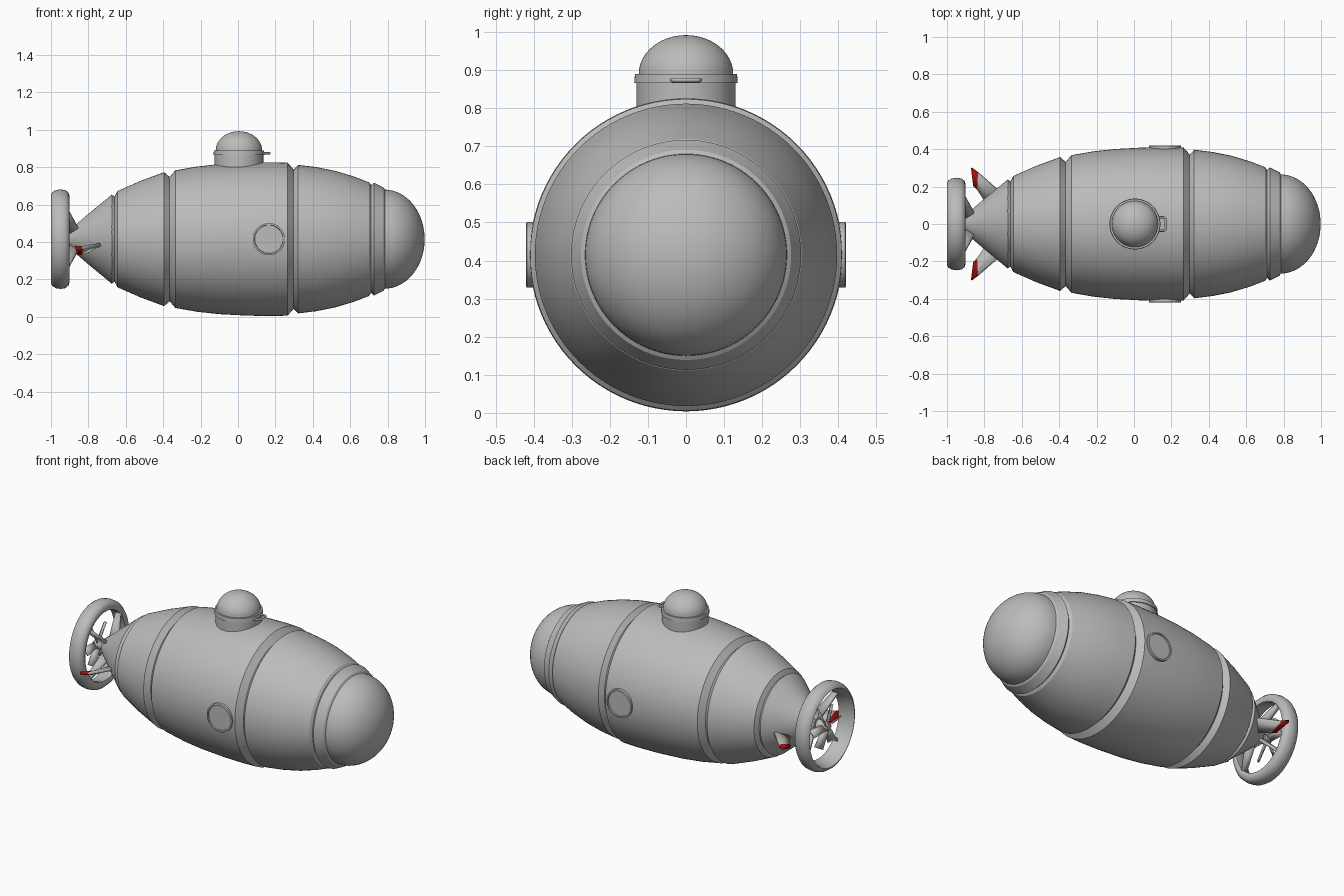
import bpy, bmesh, math
from mathutils import Vector, Matrix

if "Cube" in bpy.data.objects:
    bpy.data.objects.remove(bpy.data.objects["Cube"])

AXIS_Z = 0.415


def material(name, rgb):
    m = bpy.data.materials.new(name)
    m.use_nodes = True
    m.diffuse_color = (*rgb, 1)
    m.node_tree.nodes["Principled BSDF"].inputs["Base Color"].default_value = (*rgb, 1)
    return m


GREY = material("hull grey", (0.5, 0.5, 0.49))
RED = material("fin red", (0.35, 0.005, 0.005))


def finish(name, bm, mats=(GREY,), angle=30):
    bmesh.ops.recalc_face_normals(bm, faces=bm.faces)
    mesh = bpy.data.meshes.new(name)
    bm.to_mesh(mesh)
    bm.free()
    obj = bpy.data.objects.new(name, mesh)
    bpy.context.collection.objects.link(obj)
    for m in mats:
        mesh.materials.append(m)
    bpy.ops.object.select_all(action='DESELECT')
    obj.select_set(True)
    bpy.context.view_layer.objects.active = obj
    bpy.ops.object.shade_smooth_by_angle(angle=math.radians(angle))
    return obj


def lathe(name, profile, origin, axis, steps=64, closed=False, scale=(1, 1, 1), angle=30):
    """Spin (distance along axis, radius) points around the given axis."""
    bm = bmesh.new()
    verts = [bm.verts.new((r, 0, d)) for d, r in profile]
    pairs = list(zip(verts, verts[1:])) + ([(verts[-1], verts[0])] if closed else [])
    edges = [bm.edges.new(p) for p in pairs]
    bmesh.ops.spin(bm, geom=verts + edges, cent=(0, 0, 0), axis=(0, 0, 1),
                   angle=2 * math.pi, steps=steps)
    bmesh.ops.remove_doubles(bm, verts=bm.verts, dist=0.0005)
    turn = Vector((0, 0, 1)).rotation_difference(Vector(axis)).to_matrix().to_4x4()
    place = Matrix.Translation(origin) @ Matrix.Diagonal((*scale, 1)) @ turn
    bmesh.ops.transform(bm, matrix=place, verts=bm.verts)
    return finish(name, bm, angle=angle)


def dome(base, radius, height, n=12):
    """Profile of a half ellipse ending on the axis."""
    quarter = [math.pi / 2 * i / n for i in range(n + 1)]
    return [(base + height * math.sin(t), radius * math.cos(t)) for t in quarter]


def slab(name, outline, thickness, mats=(GREY,), red_faces=0):
    """Flat plate from quads given as 3D corners."""
    bm = bmesh.new()
    for i, quad in enumerate(outline):
        face = bm.faces.new([bm.verts.new(p) for p in quad])
        face.material_index = 1 if i < red_faces else 0
    bmesh.ops.remove_doubles(bm, verts=bm.verts, dist=0.0005)
    bmesh.ops.recalc_face_normals(bm, faces=bm.faces)
    obj = finish(name, bm, mats)
    mod = obj.modifiers.new("thickness", 'SOLIDIFY')
    mod.thickness, mod.offset = thickness, 0
    return obj


# Hull sections with V-shaped seams between them
hull = [(-0.91, 0), (-0.905, 0.045), (-0.8, 0.135), (-0.675, 0.238), (-0.66, 0.228),
        (-0.645, 0.257), (-0.52, 0.312), (-0.395, 0.358), (-0.365, 0.332), (-0.335, 0.368),
        (-0.22, 0.388), (-0.1, 0.401), (0.05, 0.409), (0.18, 0.411), (0.265, 0.409),
        (0.298, 0.372), (0.322, 0.397), (0.42, 0.385), (0.52, 0.365), (0.62, 0.335),
        (0.7, 0.304), (0.712, 0.288), (0.727, 0.302), (0.778, 0.276), (0.785, 0.265)]
lathe("hull", hull, (0, 0, AXIS_Z), (1, 0, 0), 96, angle=24)
lathe("nose_dome", dome(0.783, 0.265, 0.215, 16), (0, 0, AXIS_Z), (1, 0, 0), 96)

# Top hatch tower
tower = [(0.78, 0.13), (0.866, 0.13), (0.866, 0.136), (0.89, 0.134), (0.89, 0.126)]
lathe("hatch_tower", tower + dome(0.89, 0.124, 0.102), (0.005, 0, 0), (0, 0, 1))

# Hatch handle
curve = bpy.data.curves.new("hatch_handle", 'CURVE')
curve.dimensions = '3D'
curve.bevel_depth = 0.006
curve.bevel_resolution = 2
path = curve.splines.new('POLY')
corners = [(0.12, -0.036), (0.162, -0.036), (0.168, -0.028),
           (0.168, 0.028), (0.162, 0.036), (0.12, 0.036)]
path.points.add(len(corners) - 1)
for p, (x, y) in zip(path.points, corners):
    p.co = (x, y, 0.874, 1)
handle = bpy.data.objects.new("hatch_handle", curve)
curve.materials.append(GREY)
bpy.context.collection.objects.link(handle)

# Portholes and tail fins on both sides
porthole = [(0.36, 0.086), (0.418, 0.086), (0.42, 0.083), (0.42, 0.077), (0.413, 0.075), (0.413, 0)]
for side, s in (("left", 1), ("right", -1)):
    lathe("porthole_" + side, porthole, (0.165, 0, AXIS_Z), (0, s, 0), 48)
    tip_out, tip_in = (-0.87, s * 0.3, 0.372), (-0.858, s * 0.205, 0.34)
    hinge_out, hinge_in = (-0.832, s * 0.272, 0.368), (-0.836, s * 0.185, 0.338)
    root_front, root_back = (-0.71, s * 0.165, 0.392), (-0.78, s * 0.1, 0.36)
    slab("tail_fin_" + side,
         [(tip_out, tip_in, hinge_in, hinge_out), (hinge_out, hinge_in, root_back, root_front)],
         0.018, (GREY, RED), 1)

# Propeller shroud
shroud = [(-1, 0.235), (-0.993, 0.25), (-0.975, 0.262), (-0.95, 0.266), (-0.922, 0.262),
          (-0.906, 0.248), (-0.9, 0.228), (-0.906, 0.212), (-0.925, 0.21), (-0.96, 0.222), (-0.99, 0.229)]
lathe("shroud", shroud, (0, 0, AXIS_Z), (1, 0, 0), 64, True, (1, 0.93, 1), 50)

# Propeller hub, blades and shroud struts
lathe("propeller_hub", [(-0.985, 0), (-0.98, 0.02), (-0.96, 0.027), (-0.89, 0.032)],
      (0, 0, AXIS_Z), (1, 0, 0), 24)


def radial(x, r, angle, sideways=0):
    c, s = math.cos(angle), math.sin(angle)
    return (x, r * c - sideways * s, AXIS_Z + r * s + sideways * c)


for i in range(4):
    a = math.pi / 4 + i * math.pi / 2
    slab(f"shroud_strut_{i + 1}", [[radial(-0.9, 0.03, a), radial(-0.85, 0.07, a),
                                    radial(-0.91, 0.225, a), radial(-0.94, 0.225, a)]], 0.016)
for i in range(6):
    a = i * math.pi / 3
    slab(f"propeller_blade_{i + 1}", [[radial(-0.975, 0.015, a, -0.012), radial(-0.945, 0.015, a, 0.012),
                                       radial(-0.935, 0.13, a, 0.02), radial(-0.97, 0.13, a, -0.02)]], 0.008)
